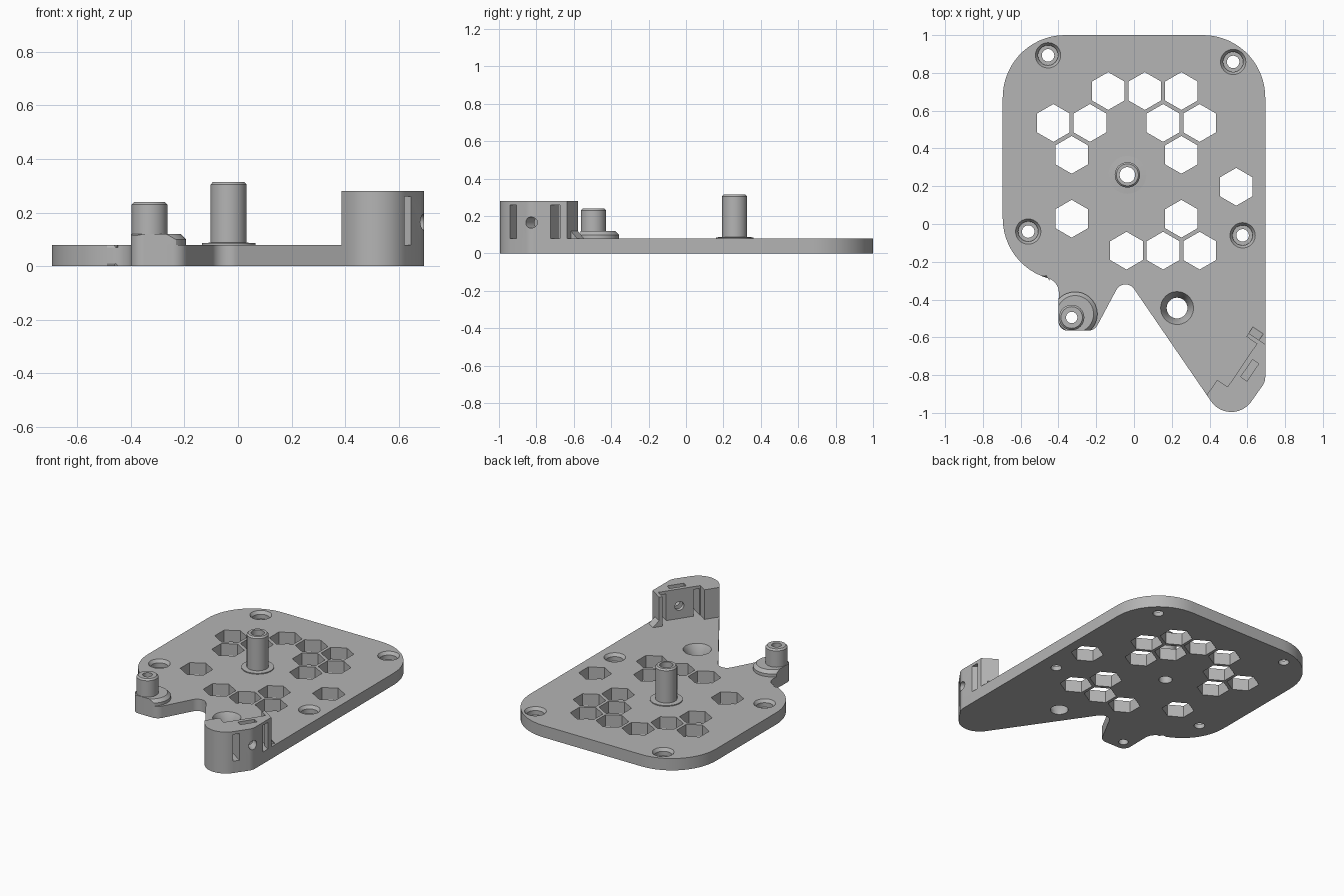
import bpy, bmesh, math
from mathutils import Matrix, Vector

if "Cube" in bpy.data.objects:
    bpy.data.objects.remove(bpy.data.objects["Cube"])

grey = bpy.data.materials.new("grey plastic")
grey.diffuse_color = (0.46, 0.46, 0.46, 1)
grey.use_nodes = True
grey.node_tree.nodes["Principled BSDF"].inputs["Base Color"].default_value = grey.diffuse_color


def finish(name, bm):
    bmesh.ops.recalc_face_normals(bm, faces=bm.faces)
    me = bpy.data.meshes.new(name)
    bm.to_mesh(me)
    bm.free()
    me.materials.append(grey)
    ob = bpy.data.objects.new(name, me)
    bpy.context.collection.objects.link(ob)
    return ob


def add_prism(bm, pts, z0, z1):
    bottom = [bm.verts.new((x, y, z0)) for x, y in pts]
    top = [bm.verts.new((x, y, z1)) for x, y in pts]
    n = len(pts)
    bm.faces.new(bottom[::-1])
    bm.faces.new(top)
    for i in range(n):
        j = (i + 1) % n
        bm.faces.new((bottom[i], bottom[j], top[j], top[i]))


def prism(name, pts, z0, z1, bevel_at=(), width=0.01):
    """Extruded outline with its rim chamfered at the given heights."""
    bm = bmesh.new()
    add_prism(bm, pts, z0, z1)
    rim = [e for e in bm.edges
           if any(all(abs(v.co.z - z) < 1e-5 for v in e.verts) for z in bevel_at)]
    if rim:
        bmesh.ops.bevel(bm, geom=rim, offset=width, segments=1, affect='EDGES')
    return finish(name, bm)


def add_lathe(bm, cx, cy, profile, seg=40):
    """Closed (r, z) profile turned round a vertical axis; r = 0 makes a pole."""
    rings = []
    for r, z in profile:
        if r == 0:
            rings.append([bm.verts.new((cx, cy, z))] * seg)
        else:
            rings.append([bm.verts.new((cx + r * math.cos(math.tau * i / seg),
                                        cy + r * math.sin(math.tau * i / seg), z))
                          for i in range(seg)])
    for k, a in enumerate(rings):
        b = rings[(k + 1) % len(rings)]
        if a[0] is a[1] and b[0] is b[1]:
            continue
        for i in range(seg):
            j = (i + 1) % seg
            quad = list(dict.fromkeys((a[i], a[j], b[j], b[i])))
            bm.faces.new(quad)


def boolean(ob, cutter, op):
    m = ob.modifiers.new("cut", 'BOOLEAN')
    m.operation, m.object, m.solver = op, cutter, 'EXACT'
    bpy.context.view_layer.objects.active = ob
    bpy.ops.object.modifier_apply(modifier=m.name)
    bpy.data.objects.remove(cutter)


# Outline as a chain of tangent arcs: centre x, y, radius, start and end angle
arcs = [(.365, .67, .33, 0, 90), (-.365, .67, .33, 90, 180),
        (-.365, .03, .33, 180, 254), (-.478, -.364, .08, 74, 0),
        (-.35, -.515, .05, 180, 270), (-.245, -.505, .06, 270, 332),
        (-.045, -.375, .055, 152, 35), (.515, -.865, .13, 215, 326),
        (.615, -.81, .08, 326, 360)]
outline = []
for cx, cy, r, a0, a1 in arcs:
    n = max(4, round(abs(a1 - a0) / 6))
    for i in range(n + 1):
        a = math.radians(a0 + (a1 - a0) * i / n)
        outline.append((cx + r * math.cos(a), cy + r * math.sin(a)))

BOSS, PEG = (-.035, .26), (-.33, -.495)

# Base plate with hexagon windows, screw bores and through holes
plate = prism("base_plate", outline, 0, .08, (0, .08))
bm = bmesh.new()
hex_rows = {.704: (2, 4, 6), .535: (-1, 1, 5, 7), .366: (0, 6), .197: (9,),
            .028: (0, 6), -.141: (3, 5, 7)}
for y, cols in hex_rows.items():
    for k in cols:
        x = -.33 + .0968 * k
        add_prism(bm, [(x + .1 * math.sin(math.tau * i / 6), y - .1 * math.cos(math.tau * i / 6))
                       for i in range(6)][::1], -.1, .2)
bore = [(0, -.1), (.033, -.1), (.033, .03), (.053, .03), (.053, .06), (.067, .08),
        (.067, .2), (0, .2)]
for x, y in [(-.455, .893), (.525, .858), (-.56, -.04), (.575, -.06)]:
    add_lathe(bm, x, y, bore)
add_lathe(bm, .228, -.445, [(0, -.1), (.055, -.1), (.055, .02), (.087, .08), (.087, .2), (0, .2)])
add_lathe(bm, *BOSS, [(0, -.1), (.041, -.1), (.041, .2), (0, .2)])
add_lathe(bm, *PEG, [(0, -.1), (.03, -.1), (.03, .2), (0, .2)])
boolean(plate, finish("plate_cutter", bm), 'DIFFERENCE')

# Central hollow post with a thin flange
bm = bmesh.new()
add_lathe(bm, *BOSS, [(.041, .04), (.1, .04), (.1, .086), (.067, .088), (.067, .305),
                      (.058, .315), (.041, .315)], 48)
finish("centre_post", bm)

# Raised pad following the plate edge, carrying the small hollow peg
pad = prism("peg_pad", outline, .07, .12)
bm = bmesh.new()
add_lathe(bm, -.312, -.477, [(0, 0), (.118, 0), (.118, .1), (.098, .12), (.098, .2), (0, .2)], 48)
boolean(pad, finish("pad_limit", bm), 'INTERSECT')
bm = bmesh.new()
add_lathe(bm, *PEG, [(0, 0), (.03, 0), (.03, .3), (0, .3)])
boolean(pad, finish("pad_hole", bm), 'DIFFERENCE')
bm = bmesh.new()
add_lathe(bm, *PEG, [(.03, .05), (.067, .05), (.067, .23), (.057, .24), (.03, .24)])
finish("peg", bm)

# Corner bracket frame: s runs along the diagonal wall, t points outward
S, T, O = Vector((.56, .828)), Vector((.828, -.56)), Vector((.573, -.748))


def st(s, t):
    return tuple(O + S * s + T * t)


def add_box(bm, s0, s1, t0, t1, z0, z1):
    add_prism(bm, [st(s0, t0), st(s0, t1), st(s1, t1), st(s1, t0)], z0, z1)


# Bracket: the plate corner raised behind a pocket with a lip at each end
bracket = prism("corner_bracket", outline, .07, .28, (.28,))
region = prism("bracket_limit", [st(*p) for p in
               [(-.4, -.067), (-.138, -.067), (-.138, 0), (.138, 0), (.138, -.067),
                (.16, -.067), (.16, .4), (-.4, .4)]], 0, .4)
boolean(bracket, region, 'INTERSECT')

# Two tall slots and a nut pocket
bm = bmesh.new()
for s in (-.112, .108):
    add_box(bm, s - .021, s + .021, -.03, .4, .08, .26)
add_box(bm, -.055, .055, .028, .068, .1, .4)
boolean(bracket, finish("slot_cutter", bm), 'DIFFERENCE')

# Horizontal screw hole
bm = bmesh.new()
axis = Vector((T.x, T.y, 0)).to_track_quat('Z', 'Y').to_matrix().to_4x4()
bmesh.ops.create_cone(bm, cap_ends=True, segments=24, radius1=.03, radius2=.03, depth=.8,
                      matrix=Matrix.Translation((O.x, O.y, .165)) @ axis)
boolean(bracket, finish("screw_cutter", bm), 'DIFFERENCE')

# Sloped foot at the end of the bracket
bm = bmesh.new()
ends = []
for t in (-.067, 0):
    ends.append([bm.verts.new((*st(s, t), z)) for s, z in
                 [(.15, .07), (.2, .07), (.2, .08), (.16, .12), (.15, .12)]])
bm.faces.new(ends[0])
bm.faces.new(ends[1][::-1])
for i in range(5):
    j = (i + 1) % 5
    bm.faces.new((ends[0][i], ends[0][j], ends[1][j], ends[1][i]))
finish("bracket_foot", bm)

# Smooth round walls while keeping the edges sharp
bpy.ops.object.select_all(action='DESELECT')
for ob in bpy.context.collection.objects:
    ob.select_set(True)
    bpy.context.view_layer.objects.active = ob
bpy.ops.object.shade_smooth_by_angle(angle=math.radians(30))
